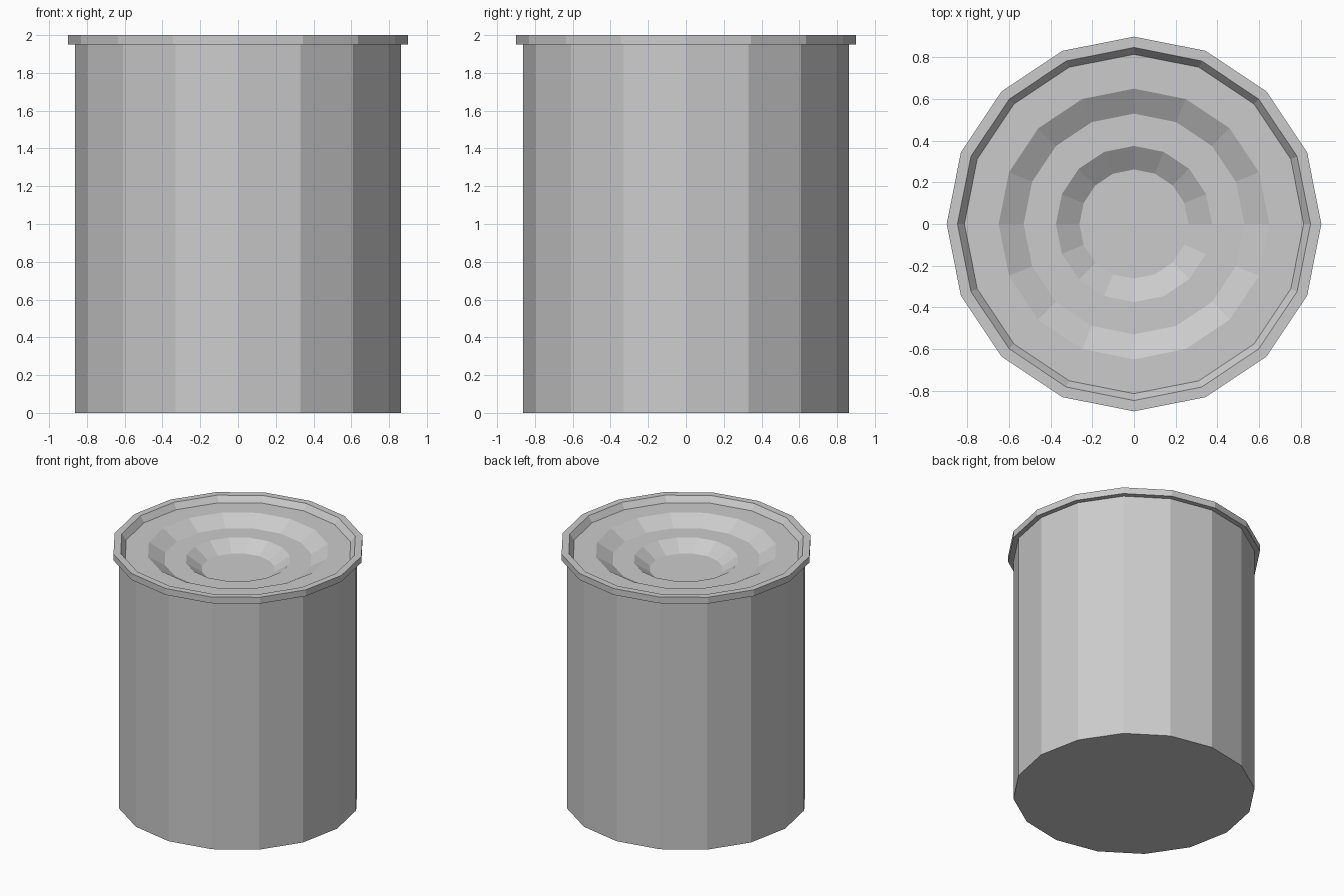
import bpy, bmesh
from math import cos, sin, pi

if "Cube" in bpy.data.objects:
    bpy.data.objects.remove(bpy.data.objects["Cube"])

SIDES = 16


def revolve(name, profile, cap_first=False, cap_last=False):
    """Turn an (r, z) profile, listed bottom/outside first, into a faceted object."""
    bm = bmesh.new()
    rings = [[bm.verts.new((r * cos(2 * pi * i / SIDES), r * sin(2 * pi * i / SIDES), z))
              for i in range(SIDES)] for r, z in profile]
    for lower, upper in zip(rings, rings[1:]):
        for i in range(SIDES):
            j = (i + 1) % SIDES
            bm.faces.new((lower[i], lower[j], upper[j], upper[i]))
    if cap_first:
        bm.faces.new(rings[0][::-1])
    if cap_last:
        bm.faces.new(rings[-1])
    mesh = bpy.data.meshes.new(name)
    bm.to_mesh(mesh)
    bm.free()
    obj = bpy.data.objects.new(name, mesh)
    bpy.context.collection.objects.link(obj)
    return obj


# Straight can wall with a flat closed bottom
revolve("can_body", [(0.862, 0.0), (0.862, 1.95)], cap_first=True)

# Lid: overhanging rim, then shallow steps down to the centre disc
revolve("lid", [
    (0.862, 1.95), (0.9, 1.95), (0.9, 2.0), (0.848, 2.0),
    (0.815, 1.955), (0.65, 1.955),
    (0.53, 1.885), (0.375, 1.885),
    (0.262, 1.81),
], cap_last=True)
